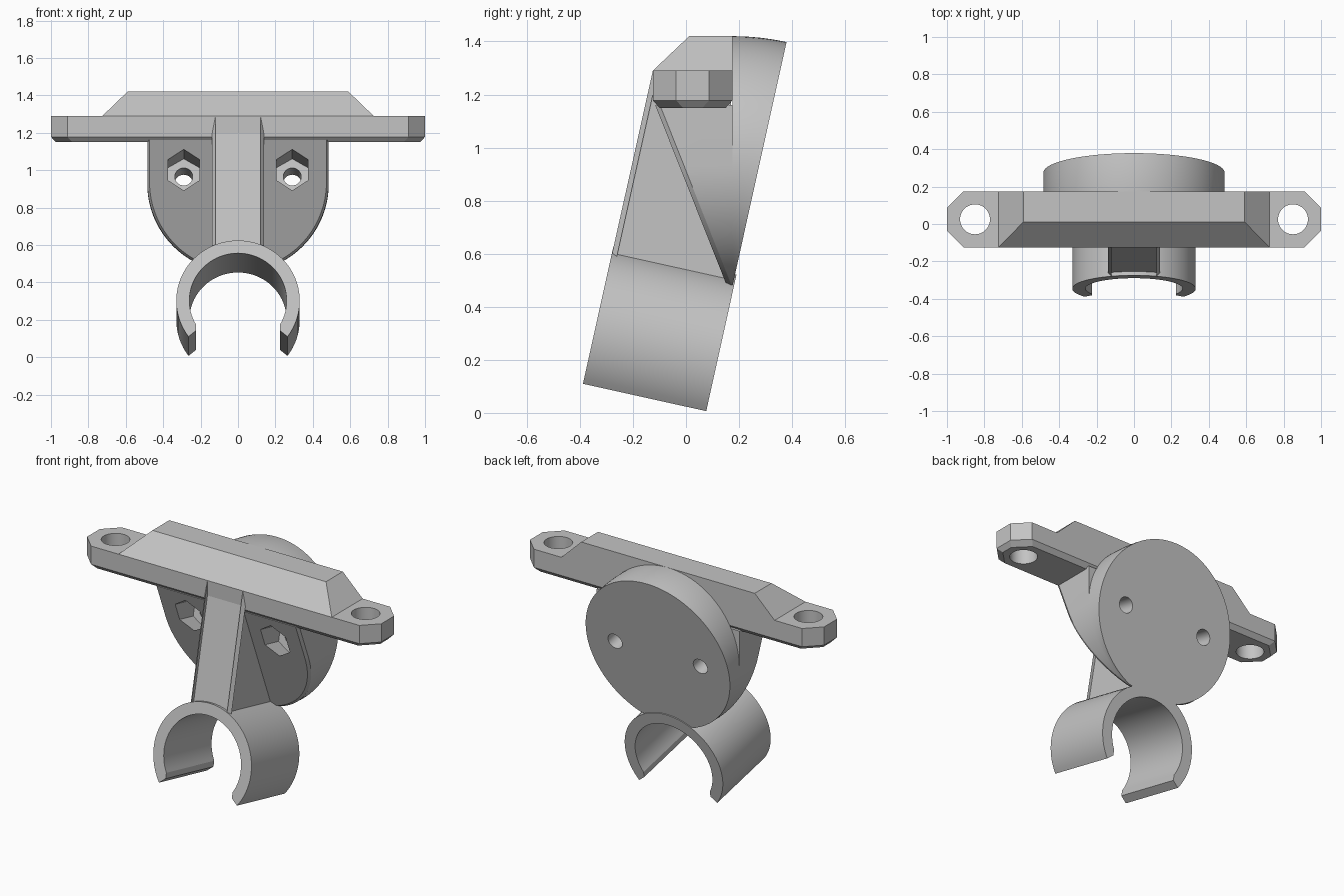
import bpy, bmesh, math
from mathutils import Vector, Matrix

if "Cube" in bpy.data.objects:
    bpy.data.objects.remove(bpy.data.objects["Cube"])

TILT = math.radians(12.5)
C, S = math.cos(TILT), math.sin(TILT)
BACK = 0.175          # vertical back plane of the crossbar
R, CZ = 0.485, 0.935  # backing disc radius and centre height
FLOOR = 0.48          # flat underside of the disc

gray = bpy.data.materials.new("light_gray")
gray.use_nodes = True
gray.diffuse_color = (0.55, 0.55, 0.55, 1)
gray.node_tree.nodes["Principled BSDF"].inputs["Base Color"].default_value = gray.diffuse_color


def tilted(x, a, b):
    """Point in the tilted frame: a runs backward, b runs up."""
    return Vector((x, a * C + b * S, b * C - a * S))


def loft(name, rings, closed=False):
    """Solid skinned through equal-length rings, capped unless closed."""
    bm = bmesh.new()
    loops = [[bm.verts.new(p) for p in ring] for ring in rings]
    n = len(loops[0])
    for lo, hi in zip(loops, loops[1:]):
        for i in range(n):
            j = (i + 1) % n
            bm.faces.new((lo[i], lo[j], hi[j], hi[i]))
    bm.faces.new(loops[0][::-1])
    bm.faces.new(loops[-1])
    bmesh.ops.recalc_face_normals(bm, faces=bm.faces)
    mesh = bpy.data.meshes.new(name)
    bm.to_mesh(mesh)
    bm.free()
    mesh.materials.append(gray)
    ob = bpy.data.objects.new(name, mesh)
    bpy.context.collection.objects.link(ob)
    return ob


def activate(ob):
    bpy.ops.object.select_all(action='DESELECT')
    ob.select_set(True)
    bpy.context.view_layer.objects.active = ob


def cut(ob, cutters):
    activate(ob)
    for c in cutters:
        mod = ob.modifiers.new("hole", 'BOOLEAN')
        mod.operation, mod.solver, mod.object = 'DIFFERENCE', 'EXACT', c
        bpy.ops.object.modifier_apply(modifier=mod.name)


def circle(n, r, start=0.0):
    return [(r * math.cos(start + math.tau * i / n), r * math.sin(start + math.tau * i / n))
            for i in range(n)]


# Crossbar with clipped corners and a chamfered underside
def bar_ring(z, inset):
    x, y, k = 1 - inset, 0.15 - inset, 0.088
    quarter = [(x, y - k), (x - k, y)]
    pts = quarter + [(-u, v) for u, v in quarter[::-1]]
    pts += [(-u, -v) for u, v in pts]
    return [(u, v + 0.025, z) for u, v in pts]


crossbar = loft("crossbar", [bar_ring(1.15, 0.025), bar_ring(1.178, 0), bar_ring(1.29, 0)])


# Ridge on top of the crossbar
def rect(x, y0, z):
    return [(-x, y0, z), (x, y0, z), (x, BACK, z), (-x, BACK, z)]


ridge = loft("top_ridge", [rect(0.725, -0.125, 1.285), rect(0.725, -0.125, 1.29),
                           rect(0.59, 0.012, CZ + R)])

# Backing disc: a circle swung about its lower edge into the tilted plane
outline = [(x, max(z + CZ, FLOOR)) for x, z in circle(96, R)]
pivot = Vector((0, BACK, FLOOR - 0.002))
rings = []
for i in range(7):
    rot = Matrix.Rotation(-TILT * i / 6, 3, 'X')
    rings.append([pivot + rot @ (Vector((x, BACK, z)) - pivot) for x, z in outline])
disc = loft("backing_disc", rings)

# Wedge joining disc and crossbar, with a sloped, chamfered front
half = [(R * math.cos(t), max(CZ + R * math.sin(t), FLOOR))
        for t in (-math.pi * i / 48 for i in range(49))]
stadium = [(R, 1.16)] + half + [(-R, 1.16)]


def front(x, z, push):
    return (x, -0.12 + (1.17 - z) * 0.397 + push, z)


inner = [(x * 0.975, CZ + (z - CZ) * 0.975 if z < CZ else z) for x, z in stadium]
wedge = loft("wedge_body", [[front(x, z, 0) for x, z in inner],
                            [front(x, z, 0.018) for x, z in stadium],
                            [(x, BACK, z) for x, z in stadium]])

# Centre rib with chamfered front edges
rib_profile = [tilted(0, -0.402, 0.5), tilted(0, 0.06, 0.5),
               Vector((0, 0.17, 1.2)), Vector((0, -0.125, 1.29))]
slim = [p.copy() for p in rib_profile]
for k in (0, 3):
    rib_profile[k] += Vector((0, 0.02 * C, -0.02 * S))
offset = lambda pts, x: [p + Vector((x, 0, 0)) for p in pts]
rib = loft("centre_rib", [offset(slim, -0.12), offset(rib_profile, -0.138),
                          offset(rib_profile, 0.138), offset(slim, 0.12)])

# Open pipe clip along the tilted axis
RO, RI, CB = 0.33, 0.26, 0.22
ao, ai = math.asin(0.197 / RO), math.asin(0.13 / RI)


def arc(r, drop, n=56):
    span = math.pi + 2 * drop
    return [(r * math.cos(-drop + span * i / n), CB + r * math.sin(-drop + span * i / n))
            for i in range(n + 1)]


section = arc(RO, ao) + [(-0.225, 0.056)] + arc(RI, ai)[::-1] + [(0.225, 0.056)]
clip = loft("pipe_clip", [[tilted(x, a, b) for x, b in section] for a in (-0.403, 0.073)])

# Mounting holes, nut pockets and bolt holes on both sides
for side in (-1, 1):
    mount = loft("mount_cutter", [[(x + side * 0.85, y + 0.025, z) for x, y in circle(48, 0.08)]
                                  for z in (1.0, 1.5)])
    pocket = loft("nut_cutter", [[tilted(x + side * 0.29, a, b + 0.966)
                                  for x, b in circle(6, 0.098, math.pi / 6)] for a in (-0.5, -0.1)])
    bolt = loft("bolt_cutter", [[tilted(x + side * 0.29, a, b + 0.966)
                                 for x, b in circle(32, 0.048)] for a in (-0.45, 0.2)])
    cut(crossbar, [mount])
    cut(wedge, [pocket, bolt])
    cut(disc, [bolt])
    for c in (mount, pocket, bolt):
        bpy.data.objects.remove(c)

for ob in (crossbar, ridge, disc, wedge, rib, clip):
    activate(ob)
    bpy.ops.object.shade_smooth_by_angle(angle=math.radians(20))
